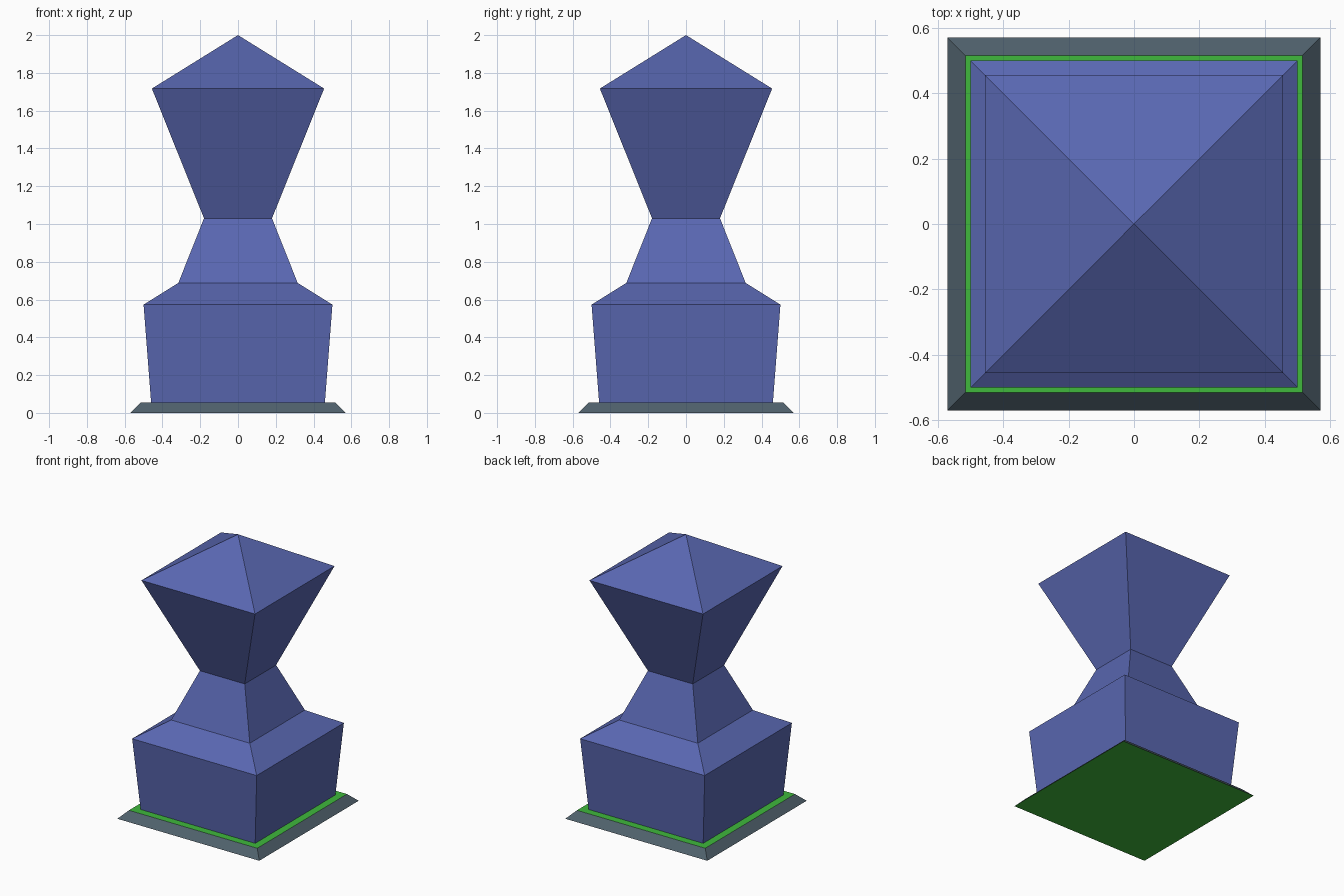
import bpy
import bmesh

if "Cube" in bpy.data.objects:
    bpy.data.objects.remove(bpy.data.objects["Cube"])


def material(name, rgb):
    mat = bpy.data.materials.new(name)
    mat.diffuse_color = (*rgb, 1.0)
    mat.use_nodes = True
    mat.node_tree.nodes["Principled BSDF"].inputs["Base Color"].default_value = mat.diffuse_color
    return mat


def square_loft(name, profile, mats, cap_slot=0, apex=None):
    """Loft square rings given as (half width, height); end in a cap or a point."""
    bm = bmesh.new()
    rings = [[bm.verts.new((sx * h, sy * h, z))
              for sx, sy in ((-1, -1), (1, -1), (1, 1), (-1, 1))]
             for h, z in profile]
    for low, high in zip(rings, rings[1:]):
        for i in range(4):
            j = (i + 1) % 4
            bm.faces.new((low[i], low[j], high[j], high[i]))
    bm.faces.new(rings[0][::-1]).material_index = cap_slot
    if apex is None:
        bm.faces.new(rings[-1]).material_index = cap_slot
    else:
        tip = bm.verts.new((0, 0, apex))
        for i in range(4):
            bm.faces.new((rings[-1][i], rings[-1][(i + 1) % 4], tip))
    mesh = bpy.data.meshes.new(name)
    bm.to_mesh(mesh)
    bm.free()
    for mat in mats:
        mesh.materials.append(mat)
    obj = bpy.data.objects.new(name, mesh)
    bpy.context.collection.objects.link(obj)
    return obj


blue = material("blue", (0.10, 0.135, 0.44))
slate = material("slate", (0.08, 0.12, 0.15))
green = material("green", (0.05, 0.48, 0.045))

# Bevelled foot plate: slate sides, green felt on top and bottom
square_loft("base_plate", [(0.57, 0.0), (0.515, 0.055)], [slate, green], cap_slot=1)

# Square body: plinth, shoulder, waist, flared head and pyramid top
square_loft("body",
            [(0.46, 0.055), (0.50, 0.573), (0.316, 0.688),
             (0.18, 1.03), (0.456, 1.717)],
            [blue], apex=2.0)
